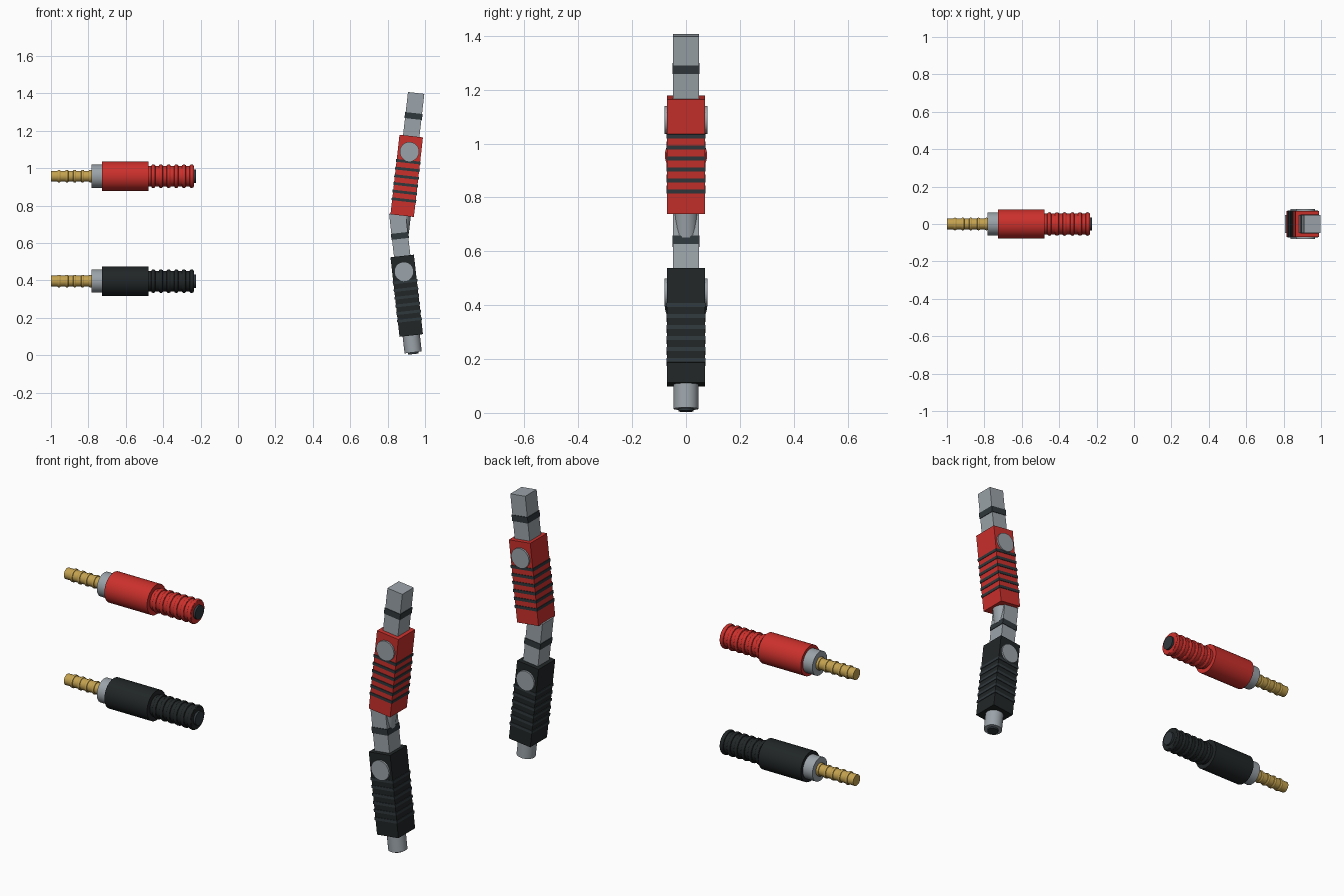
import bpy, bmesh, math
from mathutils import Matrix

if "Cube" in bpy.data.objects:
    bpy.data.objects.remove(bpy.data.objects["Cube"])


def material(name, rgb):
    m = bpy.data.materials.new(name)
    m.diffuse_color = (*rgb, 1)
    m.use_nodes = True
    m.node_tree.nodes["Principled BSDF"].inputs["Base Color"].default_value = m.diffuse_color
    return m


RED = material("red", (0.60, 0.03, 0.025))
BLACK = material("black", (0.015, 0.019, 0.02))
BAND = material("band_dark", (0.03, 0.04, 0.045))
BRASS = material("brass", (0.55, 0.36, 0.08))
STEEL = material("steel", (0.33, 0.37, 0.40))


def finish(bm, name, mat, matrix, smooth=False):
    me = bpy.data.meshes.new(name)
    bm.to_mesh(me)
    bm.free()
    ob = bpy.data.objects.new(name, me)
    bpy.context.collection.objects.link(ob)
    ob.matrix_world = matrix
    me.materials.append(mat)
    if smooth:
        bpy.context.view_layer.objects.active = ob
        ob.select_set(True)
        bpy.ops.object.shade_smooth_by_angle(angle=math.radians(30))
        ob.select_set(False)
    return ob


def box(name, mat, base, size, s):
    bm = bmesh.new()
    bmesh.ops.create_cube(bm, size=1)
    bmesh.ops.scale(bm, vec=size, verts=bm.verts)
    finish(bm, name, mat, base @ Matrix.Translation((0, 0, s)))


def lathe(name, mat, base, profile, sides=32):
    """Closed solid of revolution around local z from (radius, z) points."""
    bm = bmesh.new()
    rings = [[bm.verts.new((r * math.cos(a), r * math.sin(a), z))
              for a in (2 * math.pi * i / sides for i in range(sides))]
             for r, z in profile]
    for lo, hi in zip(rings, rings[1:]):
        for i in range(sides):
            j = (i + 1) % sides
            bm.faces.new((lo[i], lo[j], hi[j], hi[i]))
    bm.faces.new(rings[0][::-1])
    bm.faces.new(rings[-1])
    finish(bm, name, mat, base, True)


def ribbed(r, z0, z1, ribs, height, half):
    """Profile of a rod with rounded ribs at the given positions."""
    pts = [(r, z0)]
    for z in ribs:
        for k in range(7):
            a = math.pi * k / 6
            pts.append((r + height * math.sin(a), z - half * math.cos(a)))
    return pts + [(r, z1)]


def plug(label, mat, z):
    # local z runs along world +x
    base = Matrix.Translation((0, 0, z)) @ Matrix.Rotation(math.pi / 2, 4, 'Y')
    lathe(label + "_pin", BRASS, base,
          ribbed(0.029, -1.0, -0.76, [-0.957 + 0.042 * i for i in range(5)], 0.005, 0.008))
    lathe(label + "_collar", STEEL, base, [(0.062, -0.784), (0.062, -0.72)])
    lathe(label + "_body", mat, base, [(0.0785, -0.728), (0.0785, -0.478)])
    lathe(label + "_strain_relief", mat, base,
          ribbed(0.055, -0.49, -0.236, [-0.453 + 0.041 * i for i in range(6)], 0.008, 0.011))
    lathe(label + "_cable_hole", BAND, base, [(0.036, -0.24), (0.036, -0.225)])


def probe(label, mat, z, tilt):
    base = Matrix.Translation((0.902, 0, z)) @ Matrix.Rotation(math.radians(tilt), 4, 'Y')
    box(label + "_handle", mat, base, (0.126, 0.14, 0.428), 0)
    # grip bands
    for i in range(6):
        box(label + "_grip_band", BAND, base, (0.132, 0.146, 0.015), 0.076 - 0.0413 * i)
    # square jaw with its dark band
    box(label + "_jaw", STEEL, base, (0.088, 0.095, 0.25), 0.321)
    box(label + "_jaw_band", BAND, base, (0.094, 0.101, 0.032), 0.322)
    # pivot button, showing on both sides
    pivot = base @ Matrix.Translation((0, 0, 0.13)) @ Matrix.Rotation(math.pi / 2, 4, 'X')
    lathe(label + "_pivot", STEEL, pivot, [(0.052, -0.0795), (0.052, 0.0795)])
    # cable socket
    lathe(label + "_socket", STEEL, base, [(0.0463, -0.305), (0.0463, -0.2)])
    lathe(label + "_socket_hole", BAND, base, [(0.028, -0.314), (0.028, -0.29)])


plug("red_plug", RED, 0.957)
plug("black_plug", BLACK, 0.396)
probe("red_clip", RED, 0.959, 6.5)
probe("black_clip", BLACK, 0.318, -6.5)
